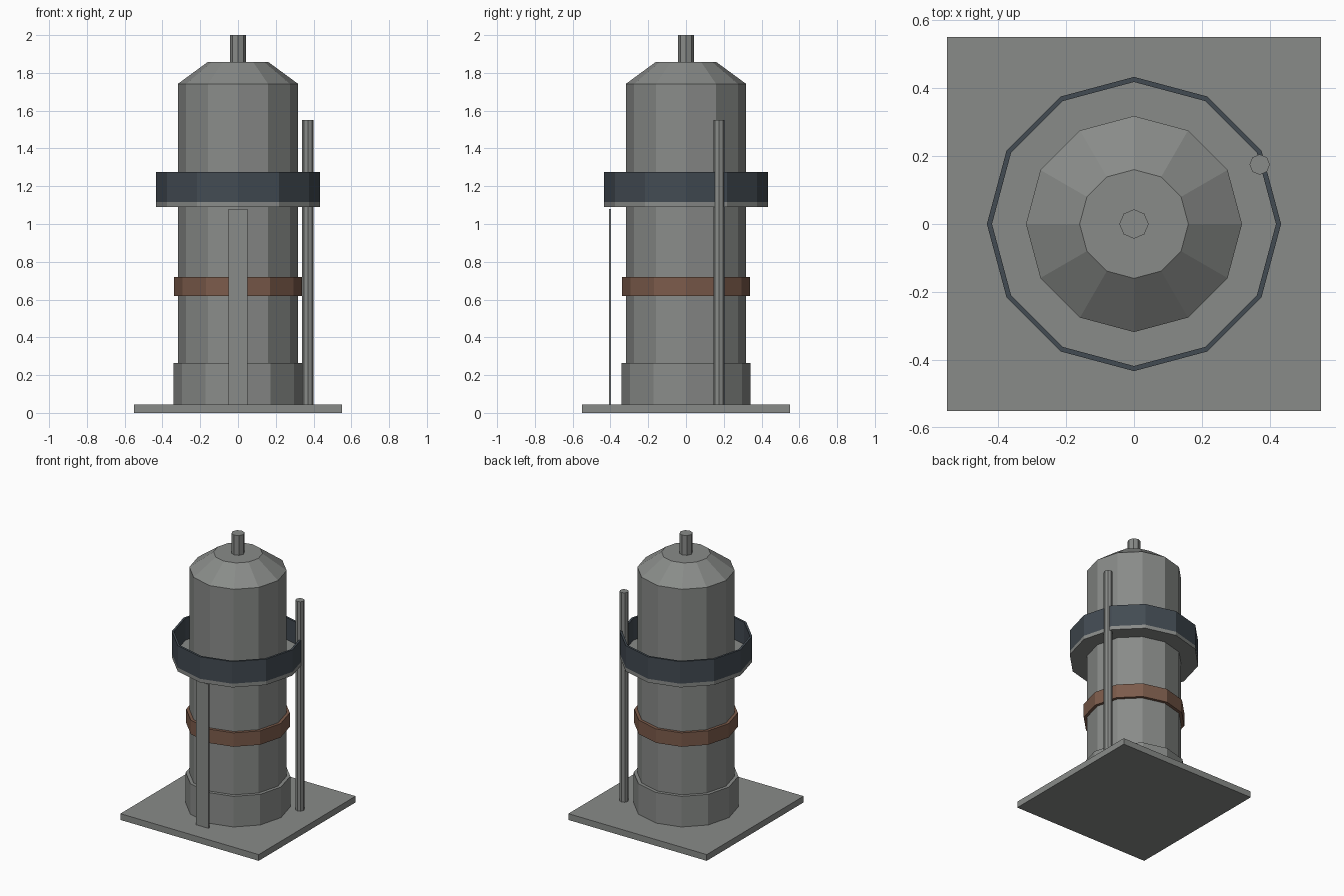
import bpy, bmesh, math

cube = bpy.data.objects.get("Cube")
if cube:
    bpy.data.objects.remove(cube, do_unlink=True)


def material(name, rgb):
    m = bpy.data.materials.new(name)
    m.use_nodes = True
    m.diffuse_color = (*rgb, 1)
    m.node_tree.nodes["Principled BSDF"].inputs["Base Color"].default_value = (*rgb, 1)
    return m


steel = material("grey steel", (0.25, 0.26, 0.25))
navy = material("dark blue steel", (0.055, 0.07, 0.085))
rust = material("rusty brown", (0.20, 0.105, 0.07))


def finish(name, bm, mat):
    bmesh.ops.recalc_face_normals(bm, faces=bm.faces)
    mesh = bpy.data.meshes.new(name)
    bm.to_mesh(mesh)
    bm.free()
    mesh.materials.append(mat)
    obj = bpy.data.objects.new(name, mesh)
    bpy.context.collection.objects.link(obj)
    return obj


def lathe(name, profile, sides, mat, centre=(0, 0), ring=False):
    """Faceted solid from (radius, z) pairs; a ring closes its profile, others get caps."""
    bm = bmesh.new()
    angles = [math.tau * i / sides for i in range(sides)]
    loops = [[bm.verts.new((centre[0] + r * math.cos(a), centre[1] + r * math.sin(a), z))
              for a in angles] for r, z in profile]
    pairs = list(zip(loops, loops[1:]))
    if ring:
        pairs.append((loops[-1], loops[0]))
    else:
        bm.faces.new(loops[0])
        bm.faces.new(loops[-1])
    for low, high in pairs:
        for i in range(sides):
            j = (i + 1) % sides
            bm.faces.new((low[i], low[j], high[j], high[i]))
    return finish(name, bm, mat)


def box(name, size, centre, mat):
    bm = bmesh.new()
    bmesh.ops.create_cube(bm, size=1)
    bmesh.ops.scale(bm, vec=size, verts=bm.verts)
    bmesh.ops.translate(bm, vec=centre, verts=bm.verts)
    return finish(name, bm, mat)


def tube(name, radius, bottom, top, sides, mat, centre=(0, 0)):
    return lathe(name, [(radius, bottom), (radius, top)], sides, mat, centre)


# Ground slab and footing
box("base_plate", (1.1, 1.1, 0.045), (0, 0, 0.0225), steel)
tube("footing", 0.342, 0.045, 0.265, 12, steel)

# Tank with its tapered roof and vent
lathe("tank", [(0.318, 0.045), (0.318, 1.742), (0.16, 1.858)], 12, steel)
tube("top_vent", 0.043, 1.85, 2.0, 8, steel)

# Band around the tank
tube("rust_band", 0.339, 0.62, 0.72, 12, rust)

# Walkway and its railing
tube("walkway", 0.433, 1.09, 1.117, 12, steel)
lathe("railing", [(0.433, 1.117), (0.433, 1.275), (0.418, 1.275), (0.418, 1.117)],
      12, navy, ring=True)

# Access ladder panel and side pipe
box("ladder", (0.1, 0.01, 1.035), (0, -0.402, 0.5625), steel)
tube("side_pipe", 0.03, 0.045, 1.55, 8, steel, (0.37, 0.175))
